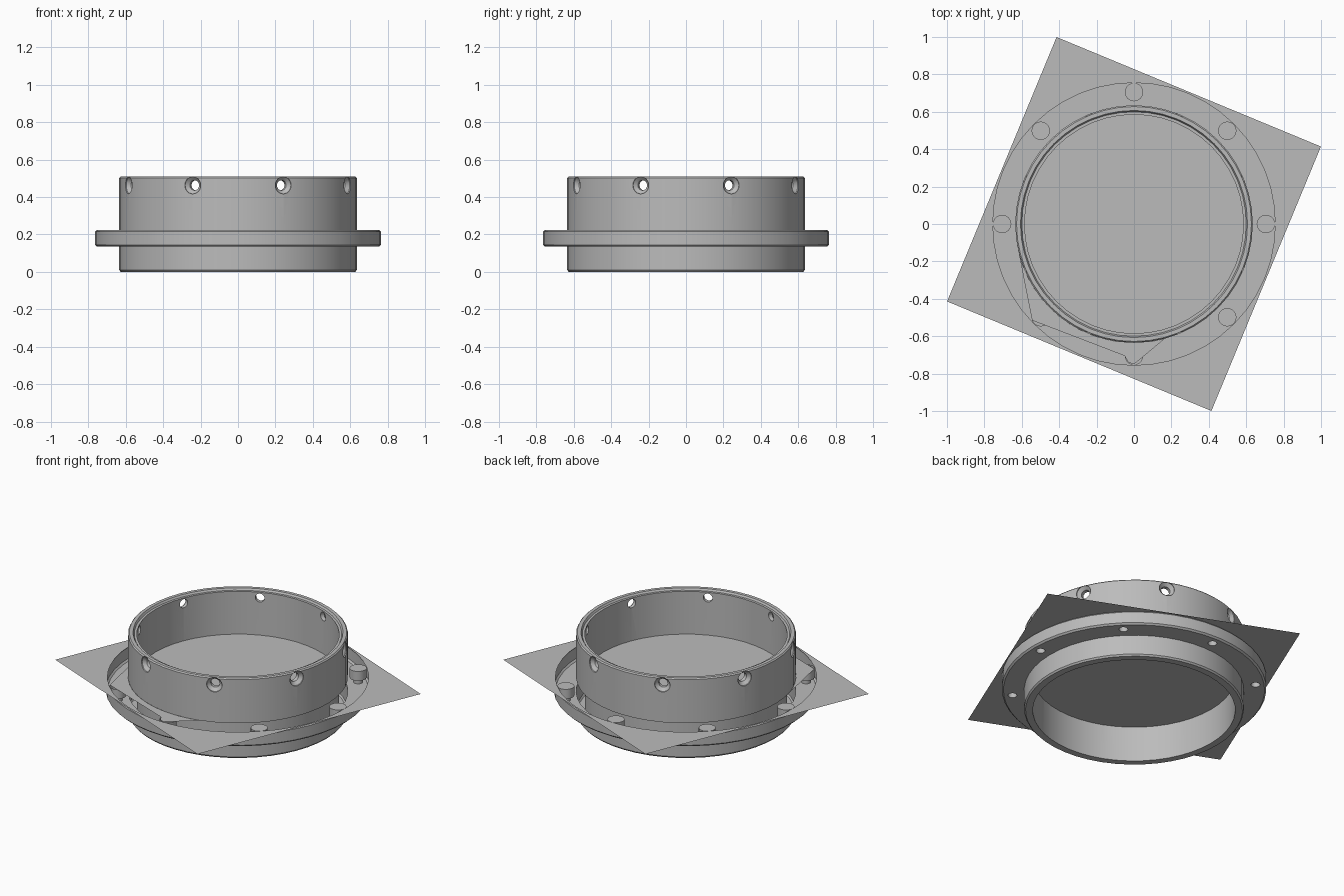
import bpy, bmesh
from math import sin, cos, pi, radians
from mathutils import Matrix

SEGS = 48
TOP = 0.225          # height of the flange top
RING_R, RIM_R, FLANGE_R = 0.635, 0.755, 0.765
BOLT_R, BORE_R = 0.705, 0.049

cube = bpy.data.objects.get("Cube")
if cube:
    bpy.data.objects.remove(cube, do_unlink=True)

grey = bpy.data.materials.new("plain_grey")
grey.use_nodes = True
colour = (0.5, 0.5, 0.5, 1)
grey.diffuse_color = colour
grey.node_tree.nodes["Principled BSDF"].inputs["Base Color"].default_value = colour


def polar(r, a, z=0.0):
    return (r * cos(a), r * sin(a), z)


def lathe(bm, profile, segs, matrix=Matrix()):
    """Revolve a closed (radius, height) loop about z."""
    rings = [[bm.verts.new(matrix @ Matrix.Translation(polar(r, 2 * pi * i / segs, z)).translation)
              for r, z in profile] for i in range(segs)]
    count = len(profile)
    for i in range(segs):
        a, b = rings[i], rings[(i + 1) % segs]
        for j in range(count):
            k = (j + 1) % count
            if profile[j][0] or profile[k][0]:
                bm.faces.new((a[j], b[j], b[k], a[k]))


def finish(bm, name):
    bmesh.ops.remove_doubles(bm, verts=bm.verts, dist=1e-5)
    bmesh.ops.dissolve_degenerate(bm, edges=bm.edges, dist=1e-6)
    bmesh.ops.recalc_face_normals(bm, faces=bm.faces)
    mesh = bpy.data.meshes.new(name)
    bm.to_mesh(mesh)
    bm.free()
    mesh.materials.append(grey)
    obj = bpy.data.objects.new(name, mesh)
    bpy.context.collection.objects.link(obj)
    return obj


# Collar with flange, a stepped top lip and small chamfers
bm = bmesh.new()
lathe(bm, [(0.585, 0.0), (0.627, 0.0), (RING_R, 0.01), (RING_R, 0.135),
           (RIM_R, 0.135), (FLANGE_R, 0.145), (FLANGE_R, 0.215), (RIM_R, TOP),
           (RING_R, TOP), (RING_R, 0.503), (0.628, 0.51), (0.607, 0.51),
           (0.6, 0.498), (0.585, 0.498)], SEGS)
collar = finish(bm, "flanged_collar")

# Cutters: countersunk radial holes and counterbored bolt holes
bm = bmesh.new()
for i in range(8):
    turn = Matrix.Rotation(i * pi / 4, 4, "Z")
    radial = (Matrix.Rotation(pi / 8, 4, "Z") @ turn @ Matrix.Translation((0, 0, 0.463))
              @ Matrix.Rotation(pi / 2, 4, "Y"))
    lathe(bm, [(0, 0.5), (0.027, 0.5), (0.027, 0.608), (0.046, 0.627),
               (0.046, 0.7), (0, 0.7)], 24, radial)
    lathe(bm, [(0, 0.1), (0.026, 0.1), (0.026, 0.165), (BORE_R, 0.165),
               (BORE_R, 0.3), (0, 0.3)], 24, turn @ Matrix.Translation((BOLT_R, 0, 0)))
cutter = finish(bm, "hole_cutters")
cutter.hide_render = True

bpy.context.view_layer.objects.active = collar
cut = collar.modifiers.new("holes", "BOOLEAN")
cut.operation, cut.solver, cut.object = "DIFFERENCE", "EXACT", cutter
bpy.ops.object.modifier_apply(modifier=cut.name)
bpy.data.objects.remove(cutter, do_unlink=True)

# Open the top of the flange
bm = bmesh.new()
bm.from_mesh(collar.data)
bmesh.ops.delete(bm, geom=[f for f in bm.faces if f.normal.z > 0.9
                           and all(abs(v.co.z - TOP) < 1e-3 for v in f.verts)],
                 context="FACES")
bm.to_mesh(collar.data)
bm.free()

# Thin square sheet around the flange rim, turned by an eighth of a half turn
bm = bmesh.new()
inner, outer = [], []
for i in range(SEGS):
    a = 2 * pi * i / SEGS
    off = (a - radians(22.5)) % (pi / 2) - pi / 4
    inner.append(bm.verts.new(polar(RIM_R, a, TOP)))
    outer.append(bm.verts.new(polar(FLANGE_R / cos(off), a, TOP)))
for i in range(SEGS):
    k = (i + 1) % SEGS
    bm.faces.new((inner[i], outer[i], outer[k], inner[k]))
finish(bm, "square_sheet")


def disc(name, centre, radius, segs):
    bm = bmesh.new()
    bm.faces.new([bm.verts.new((centre[0] + radius * cos(2 * pi * i / segs),
                                centre[1] + radius * sin(2 * pi * i / segs), TOP))
                  for i in range(segs)])
    return finish(bm, name)


# Sheet closing the bore, and lids over the open bolt holes
disc("bore_sheet", (0, 0), RING_R, SEGS)
for i in range(-1, 5):
    disc("bolt_lid", polar(BOLT_R, i * pi / 4), BORE_R, 24)

# Web sheet bridging the collar and two of the bolt holes
bm = bmesh.new()
arc = [polar(RING_R, radians(a), TOP) for a in range(285, 187, -6)]
edge = [(-0.545, -0.515, TOP), (-0.05, -0.705, TOP), (-0.03, -0.74, TOP), (0, -0.75, TOP)]
bm.faces.new([bm.verts.new(p) for p in arc + edge])
finish(bm, "web_sheet")

# Smooth the round walls, keep the edges crisp
bpy.ops.object.select_all(action="DESELECT")
collar.select_set(True)
bpy.context.view_layer.objects.active = collar
bpy.ops.object.shade_smooth_by_angle(angle=radians(30))
